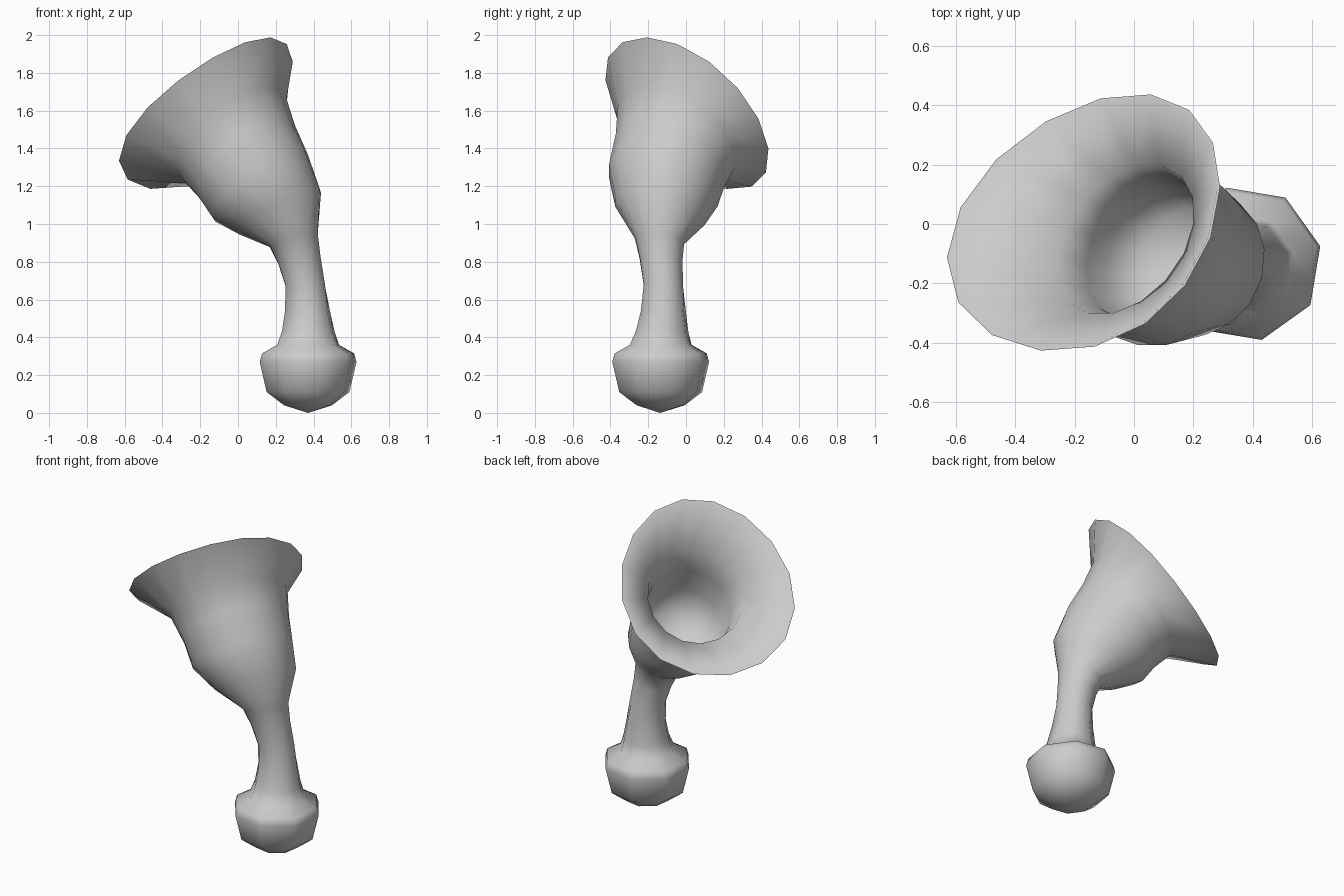
import bpy, math
from mathutils import Vector

if "Cube" in bpy.data.objects:
    bpy.data.objects.remove(bpy.data.objects["Cube"])

SIDES = 16
ANGLES = [2 * math.pi * i / SIDES for i in range(SIDES)]


def ring(center, normal, r, octagon=False):
    """Round loop around a tilted axis; octagon flattens every other corner."""
    n = Vector(normal).normalized()
    a = math.radians(13)
    u = Vector((math.cos(a), math.sin(a), 0))
    u.z = -(u.x * n.x + u.y * n.y) / n.z
    u.normalize()
    v = n.cross(u)
    c = Vector(center)
    flat = math.cos(math.pi / 8) if octagon else 1
    return [c + r * (flat if i % 2 else 1) * (math.cos(t) * u + math.sin(t) * v)
            for i, t in enumerate(ANGLES)]


def mouth(scale, lift=0):
    """Slightly oval, gently bent rim of the bell."""
    c = Vector((-.17, .005, 1.597 + lift))
    a, b = Vector((.46, .118, .262)), Vector((.01, .418, -.305))
    bend = Vector((.048, 0, -.02))
    return [c + scale * (math.cos(t) * a + math.sin(t) * b) + math.sin(t) ** 2 * bend
            for t in ANGLES]


def loft(name, rings, start, end):
    """Skin a row of loops and close both ends with a fan."""
    verts = [p for loop in rings for p in loop]
    faces = []
    for k in range(len(rings) - 1):
        for i in range(SIDES):
            j = (i + 1) % SIDES
            a, b = k * SIDES, (k + 1) * SIDES
            faces.append((a + i, a + j, b + j, b + i))
    s, last = len(verts), (len(rings) - 1) * SIDES
    verts += [Vector(start), Vector(end)]
    for i in range(SIDES):
        j = (i + 1) % SIDES
        faces += [(s, j, i), (s + 1, last + i, last + j)]
    mesh = bpy.data.meshes.new(name)
    mesh.from_pydata(verts, [], faces)
    ob = bpy.data.objects.new(name, mesh)
    bpy.context.collection.objects.link(ob)
    bpy.ops.object.select_all(action='DESELECT')
    ob.select_set(True)
    bpy.context.view_layer.objects.active = ob
    bpy.ops.object.shade_smooth_by_angle(angle=math.radians(65))
    return ob


UP = (0, 0, 1)

# rounded eight-sided foot: radius, height
foot_profile = [(.13, .04), (.225, .11), (.263, .27), (.25, .315), (.168, .36)]
foot = [ring((.371, -.134, z), UP, r, True) for r, z in foot_profile]

# stem that bends and swells into the cup
outer = [ring(*args) for args in [
    ((.372, -.127, .43), UP, .143, True),
    ((.368, -.12, .54), UP, .122, True),
    ((.355, -.12, .68), (-.05, .02, 1), .106),
    ((.325, -.132, .81), (-.18, .07, 1), .115),
    ((.295, -.14, .915), (-.27, .12, 1), .134),
    ((.22, -.137, 1.065), (-.52, .25, 1), .247),
    ((.115, -.12, 1.205), (-.73, .4, 1), .308),
    ((.045, -.085, 1.335), (-.85, .6, 1), .322),
    ((-.03, -.052, 1.465), (-.85, .68, 1), .355),
]]

# inner wall running from the rim down to the cup floor
inner = [ring(*args) for args in [
    ((-.03, -.052, 1.47), (-.85, .68, 1), .285),
    ((.045, -.085, 1.345), (-.85, .6, 1), .257),
    ((.115, -.12, 1.215), (-.73, .4, 1), .255),
    ((.2, -.137, 1.1), (-.52, .25, 1), .2),
]]

loft("horn_with_foot", foot + outer + [mouth(1), mouth(.98, .002)] + inner,
     (.371, -.137, 0), (.225, -.14, 1.05))
